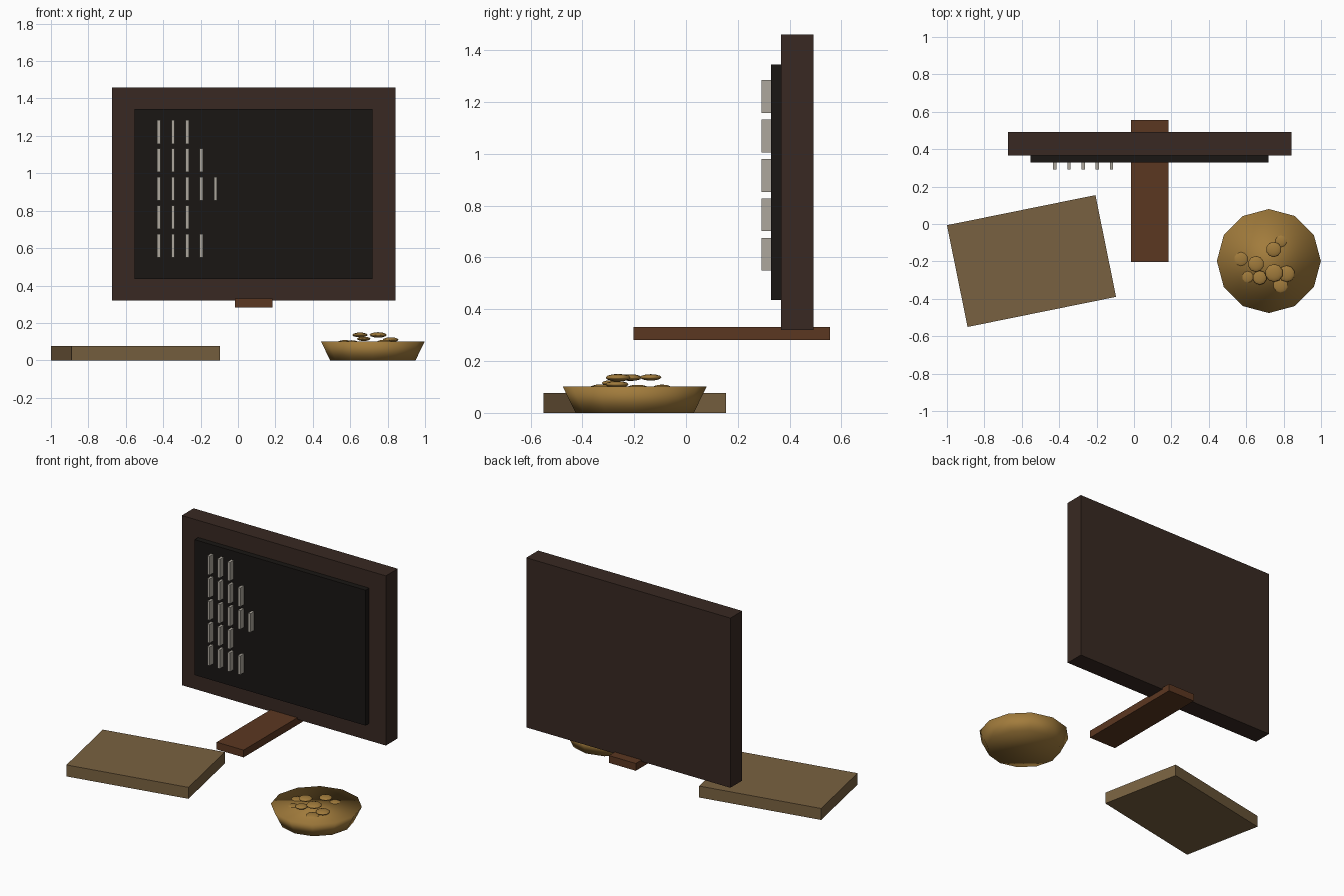
import bpy, math

if "Cube" in bpy.data.objects:
    bpy.data.objects.remove(bpy.data.objects["Cube"])


def material(name, rgb):
    m = bpy.data.materials.new(name)
    m.diffuse_color = (*rgb, 1)
    m.use_nodes = True
    m.node_tree.nodes["Principled BSDF"].inputs["Base Color"].default_value = m.diffuse_color
    return m


dark_wood = material("dark_wood", (0.040, 0.022, 0.016))
black = material("black", (0.010, 0.008, 0.007))
chalk = material("chalk", (0.42, 0.39, 0.34))
red_wood = material("red_wood", (0.105, 0.038, 0.015))
tan = material("tan", (0.19, 0.12, 0.052))
brass = material("brass", (0.36, 0.20, 0.045))


def box(name, x, y, z, mat, rot=0):
    """Box from (min, max) ranges, optionally turned about its own z axis."""
    bpy.ops.mesh.primitive_cube_add(size=1, location=[sum(r) / 2 for r in (x, y, z)])
    o = bpy.context.object
    o.name = name
    o.scale = [r[1] - r[0] for r in (x, y, z)]
    o.rotation_euler.z = rot
    o.data.materials.append(mat)
    return o


# Framed tally board on its support beam
box("board_frame", (-0.675, 0.842), (0.367, 0.493), (0.32, 1.46), dark_wood)
box("board_panel", (-0.553, 0.718), (0.329, 0.38), (0.435, 1.345), black)
box("support_beam", (-0.016, 0.184), (-0.203, 0.556), (0.282, 0.331), red_wood)

# Tally marks, rows from top to bottom
for row, count in enumerate((3, 4, 5, 3, 4)):
    for col in range(count):
        x, z = -0.423 + col * 0.0757, 1.221 - row * 0.1523
        box(f"tally_mark_{row}_{col}", (x - 0.009, x + 0.009), (0.291, 0.335),
            (z - 0.063, z + 0.063), chalk)

# Turned slab
box("slab", (-0.953, -0.143), (-0.4755, 0.0795), (0, 0.077), tan, 0.2)

# Dish, a twelve-sided solid with smooth shading
bpy.ops.mesh.primitive_cone_add(vertices=12, radius1=0.228, radius2=0.278, depth=0.102,
                                location=(0.721, -0.198, 0.051))
dish = bpy.context.object
dish.name = "dish"
dish.data.materials.append(brass)
bpy.ops.object.shade_smooth()

# Flattened coins heaped on the dish: x, y, z, radius
coins = [
    (0.749, -0.262, 0.136, 0.048), (0.652, -0.214, 0.136, 0.043),
    (0.747, -0.136, 0.137, 0.041), (0.672, -0.287, 0.115, 0.038),
    (0.816, -0.266, 0.110, 0.044), (0.786, -0.092, 0.099, 0.034),
    (0.608, -0.283, 0.097, 0.035), (0.784, -0.327, 0.097, 0.044),
    (0.572, -0.187, 0.096, 0.042),
]
for i, (x, y, z, r) in enumerate(coins):
    bpy.ops.mesh.primitive_uv_sphere_add(segments=10, ring_count=6, radius=r, location=(x, y, z))
    o = bpy.context.object
    o.name = f"coin_{i}"
    o.scale.z = 0.3
    o.data.materials.append(brass)
    bpy.ops.object.shade_smooth()
